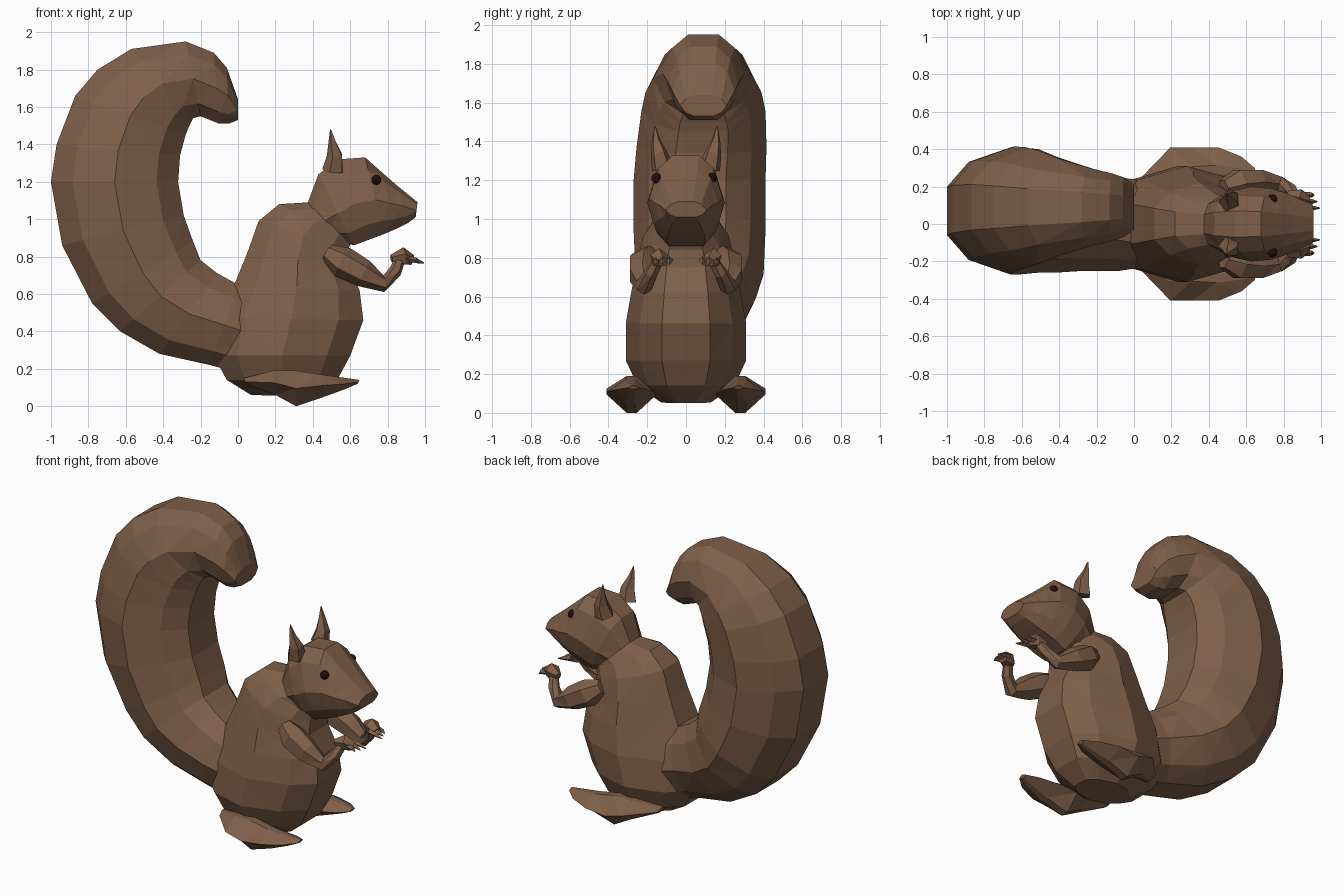
import bpy, bmesh, math
from mathutils import Vector


def material(name, color):
    m = bpy.data.materials.new(name)
    m.diffuse_color = (*color, 1)
    return m


FUR = material("brown_fur", (0.21, 0.115, 0.067))
EYE = material("dark_eye", (0.018, 0.004, 0.004))


def skin(name, rings, mat=FUR):
    """Join equal-sized rings of points into a closed, flat-shaded mesh."""
    bm = bmesh.new()
    vs = [[bm.verts.new(p) for p in ring] for ring in rings]
    n = len(vs[0])
    for a, b in zip(vs, vs[1:]):
        for i in range(n):
            j = (i + 1) % n
            bm.faces.new((a[i], a[j], b[j], b[i]))
    bm.faces.new(vs[0])
    bm.faces.new(vs[-1])
    bmesh.ops.triangulate(bm, faces=bm.faces[:], quad_method='SHORT_EDGE')
    bmesh.ops.recalc_face_normals(bm, faces=bm.faces[:])
    me = bpy.data.meshes.new(name)
    bm.to_mesh(me)
    bm.free()
    me.materials.append(mat)
    ob = bpy.data.objects.new(name, me)
    bpy.context.collection.objects.link(ob)
    return ob


# Half cross-sections: (depth from outer to inner edge, share of half width)
ROUND = [(0, .38), (.17, .77), (.5, 1), (.83, .77), (1, .4)]
SKULL = [(0, .35), (.17, .75), (.55, 1), (.83, .82), (1, .5)]
DIAMOND = [(0, .2), (.5, 1), (1, .2)]


def loft(name, stations, half=ROUND):
    """Station: outer x, outer z, inner x, inner z, centre y, half width."""
    section = half + [(u, -v) for u, v in reversed(half)]
    skin(name, [[(ox + (ix - ox) * u, yc + hw * v, oz + (iz - oz) * u)
                 for u, v in section] for ox, oz, ix, iz, yc, hw in stations])


def tube(name, path, sides=6):
    """Path point: x, y, z, radius."""
    pts = [Vector(p[:3]) for p in path]
    rings = []
    for i, p in enumerate(pts):
        d = (pts[min(i + 1, len(pts) - 1)] - pts[max(i - 1, 0)]).normalized()
        a = d.cross(Vector((0, 1, 0))).normalized()
        b = d.cross(a)
        rings.append([p + path[i][3] * (a * math.cos(t) + b * math.sin(t))
                      for t in (math.tau * k / sides for k in range(sides))])
    skin(name, rings)


# Big curled tail
loft("tail", [
    (.08, .16, .15, .58, 0, .22),
    (-.15, .22, .00, .65, 0, .25),
    (-.42, .28, -.11, .71, .03, .28),
    (-.63, .40, -.20, .78, .05, .31),
    (-.78, .55, -.24, .88, .07, .33),
    (-.94, .86, -.29, 1.02, .07, .34),
    (-1.0, 1.20, -.32, 1.20, .07, .34),
    (-.97, 1.40, -.31, 1.34, .08, .335),
    (-.87, 1.66, -.28, 1.45, .09, .32),
    (-.75, 1.80, -.26, 1.50, .09, .30),
    (-.57, 1.91, -.24, 1.54, .09, .26),
    (-.28, 1.95, -.20, 1.55, .09, .21),
    (-.13, 1.89, -.10, 1.51, .09, .18),
    (-.06, 1.81, -.05, 1.51, .09, .16),
    (.00, 1.64, .00, 1.53, .09, .12),
])

# Upright body, bottom to neck
loft("body", [
    (.07, .06, .42, .05, 0, .13),
    (-.06, .14, .53, .14, 0, .25),
    (-.13, .27, .60, .27, 0, .31),
    (-.10, .47, .67, .46, 0, .31),
    (-.02, .65, .65, .62, 0, .28),
    (.05, .82, .59, .75, 0, .25),
    (.11, .99, .59, .84, 0, .22),
    (.22, 1.08, .61, .89, 0, .17),
    (.38, 1.09, .60, .90, 0, .14),
])

# Head tapering to a blunt muzzle
loft("head", [
    (.37, 1.08, .50, .90, 0, .14),
    (.43, 1.24, .62, .86, 0, .18),
    (.54, 1.32, .70, .89, 0, .20),
    (.68, 1.33, .78, .92, 0, .19),
    (.77, 1.25, .85, .95, 0, .165),
    (.85, 1.18, .91, .98, 0, .135),
    (.96, 1.09, .95, 1.01, 0, .105),
], SKULL)

for side, s in (("left", 1), ("right", -1)):
    # Pointed ear
    tube(side + "_ear", [(.51, s * .12, 1.26, .06), (.52, s * .14, 1.34, .045),
                         (.505, s * .155, 1.41, .022), (.495, s * .16, 1.48, .003)], 5)
    # Eye
    bpy.ops.mesh.primitive_uv_sphere_add(segments=10, ring_count=6, radius=.027,
                                         location=(.74, s * .142 - .01, 1.21))
    eye = bpy.context.object
    eye.name = side + "_eye"
    eye.data.materials.append(EYE)
    # Folded arm
    tube(side + "_arm", [(.48, s * .19, .82, .05), (.56, s * .215, .77, .085),
                         (.67, s * .225, .71, .075), (.78, s * .215, .655, .045),
                         (.84, s * .18, .72, .035), (.86, s * .15, .77, .03)])
    # Paw with three fingers
    tube(side + "_paw", [(.82, s * .16, .79, .02), (.88, s * .14, .80, .05),
                         (.93, s * .12, .78, .03)], 5)
    for k in range(3):
        y = s * (.085 + .035 * k)
        tube(f"{side}_finger_{k + 1}", [(.90, y, .79, .018), (.95, y, .78, .014),
                                        (.995 - .015 * k, y, .765, .003)], 4)
    # Flat hind foot
    loft(side + "_foot", [
        (.03, .15, .05, .11, s * .20, .05),
        (.19, .19, .20, .06, s * .28, .13),
        (.31, .19, .31, .00, s * .28, .13),
        (.44, .17, .46, .05, s * .29, .12),
        (.58, .15, .57, .09, s * .28, .08),
        (.65, .14, .64, .12, s * .27, .03),
    ], DIAMOND)
